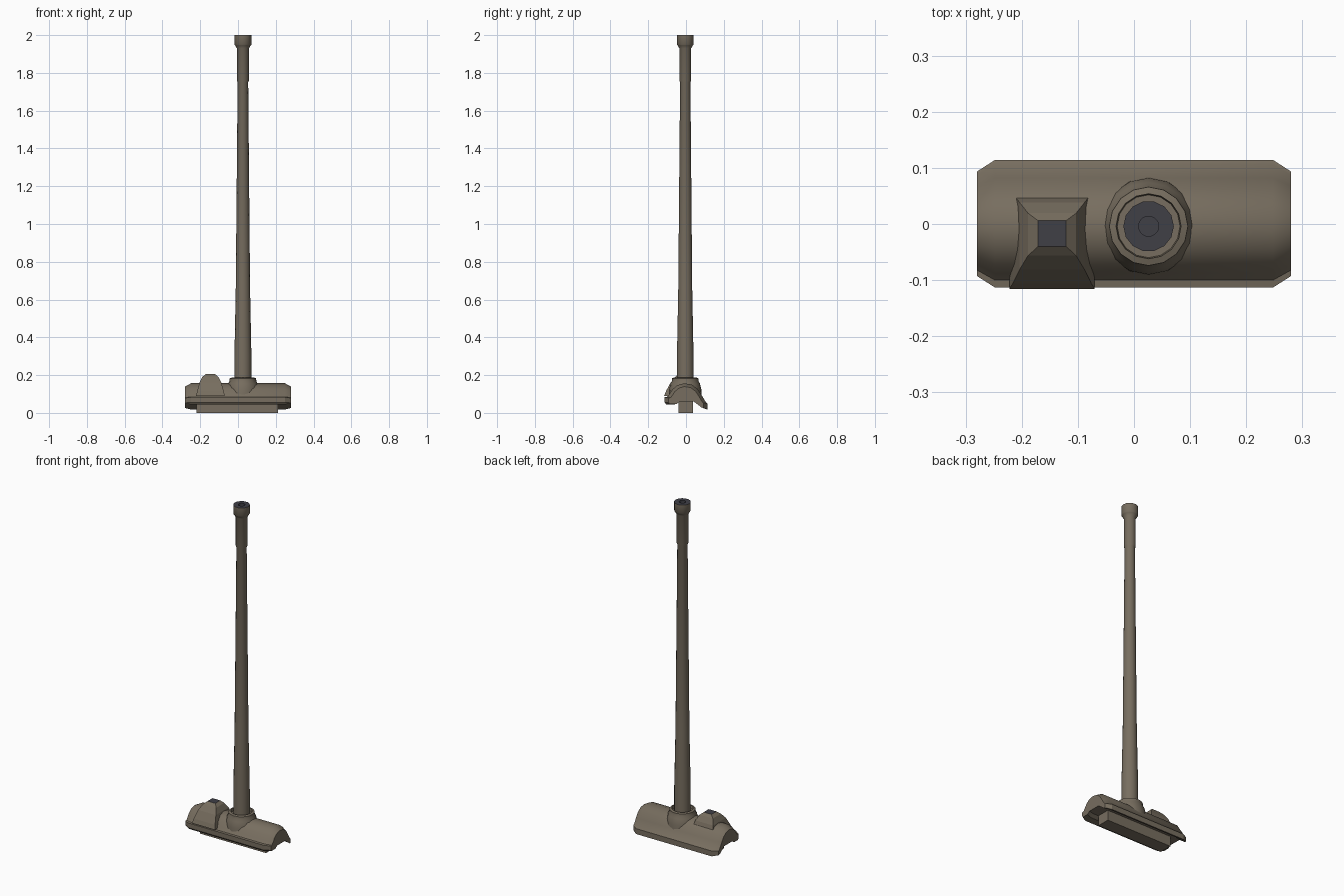
import bpy, bmesh, math

cube = bpy.data.objects.get("Cube")
if cube:
    bpy.data.objects.remove(cube, do_unlink=True)


def material(name, rgb):
    m = bpy.data.materials.new(name)
    m.use_nodes = True
    m.diffuse_color = (*rgb, 1)
    m.node_tree.nodes["Principled BSDF"].inputs["Base Color"].default_value = (*rgb, 1)
    return m


PAINT = material("olive brown paint", (0.185, 0.155, 0.115))
DARK = material("dark gunmetal", (0.05, 0.05, 0.062))


def loft(name, rings, cap_start=True, cap_end=True, smooth=None, dark=None):
    """Bridge successive rings of points; faces passing the dark rule get the second colour."""
    bm = bmesh.new()
    loops = [[bm.verts.new(p) for p in ring] for ring in rings]
    for a, b in zip(loops, loops[1:]):
        for i in range(len(a)):
            j = (i + 1) % len(a)
            bm.faces.new((a[i], a[j], b[j], b[i]))
    if cap_start:
        bm.faces.new(loops[0][::-1])
    if cap_end:
        bm.faces.new(loops[-1])
    bmesh.ops.recalc_face_normals(bm, faces=bm.faces)
    if dark:
        for f in bm.faces:
            f.material_index = int(dark(f))
    mesh = bpy.data.meshes.new(name)
    bm.to_mesh(mesh)
    bm.free()
    mesh.materials.append(PAINT)
    mesh.materials.append(DARK)
    obj = bpy.data.objects.new(name, mesh)
    bpy.context.collection.objects.link(obj)
    if smooth:
        bpy.ops.object.select_all(action="DESELECT")
        obj.select_set(True)
        bpy.context.view_layer.objects.active = obj
        bpy.ops.object.shade_smooth_by_angle(angle=math.radians(smooth))
    return obj


GUN_X, GUN_Y = 0.026, -0.004


def circle(r, z, sides):
    return [(GUN_X + r * math.cos(2 * math.pi * i / sides),
             GUN_Y + r * math.sin(2 * math.pi * i / sides), z) for i in range(sides)]


def rectangle(cx, cy, hx, hy, z):
    return [(cx + sx * hx, cy + sy * hy, z) for sx, sy in ((-1, -1), (1, -1), (1, 1), (-1, 1))]


# Barrel: tapered tube, muzzle sleeve, muzzle ring and bore
barrel = [(0.045, 0.1), (0.045, 0.3), (0.038, 0.65), (0.028, 1.75), (0.032, 1.76), (0.032, 1.93),
          (0.041, 1.945), (0.045, 1.95), (0.045, 2.0), (0.018, 2.0), (0.018, 1.9)]
loft("gun_barrel", [circle(r, z, 14) for r, z in barrel], smooth=40,
     dark=lambda f: f.calc_center_median().z > 1.89 and
     (f.normal.z > 0.9 or all(math.hypot(v.co.x - GUN_X, v.co.y - GUN_Y) < 0.02 for v in f.verts)))

# Collar where the barrel enters the mantlet
collar = [(0.088, 0.08), (0.086, 0.12), (0.078, 0.155), (0.071, 0.168), (0.07, 0.183),
          (0.058, 0.187), (0.056, 0.17), (0.04, 0.17)]
loft("barrel_collar", [circle(r, z, 16) for r, z in collar], smooth=40)

# Mantlet: curved shell section with a lip on each side and chamfered ends
section = [(-0.113, 0.083), (-0.1, 0.085), (-0.088, 0.1), (-0.072, 0.125), (-0.045, 0.147),
           (-0.01, 0.157), (0.03, 0.15), (0.06, 0.128), (0.082, 0.095), (0.106, 0.055),
           (0.114, 0.05), (0.114, 0.018), (0.1, 0.022), (0.05, 0.06),
           (-0.04, 0.06), (-0.06, 0.045), (-0.105, 0.045), (-0.113, 0.055)]


def mantlet_ring(x, scale):
    return [(x, y * scale, 0.06 + (z - 0.06) * scale) for y, z in section]


loft("mantlet_shell", [mantlet_ring(-0.28, 0.82), mantlet_ring(-0.248, 1),
                       mantlet_ring(0.248, 1), mantlet_ring(0.28, 0.82)], smooth=32)

# Mounting block beneath the shell
loft("mounting_block", [rectangle(-0.004, -0.002, 0.216, 0.039, z) for z in (0, 0.085)])

# Raised port housing with a dark square opening on top
housing = [(0.076, 0.087, 0.09), (0.07, 0.08, 0.115), (0.058, 0.06, 0.16),
           (0.043, 0.038, 0.19), (0.025, 0.023, 0.205)]
loft("port_housing", [rectangle(-0.146, -0.017 - 0.1 * (z - 0.205) * -1, hx, hy, z)
                      for hx, hy, z in housing],
     dark=lambda f: f.normal.z > 0.95)
